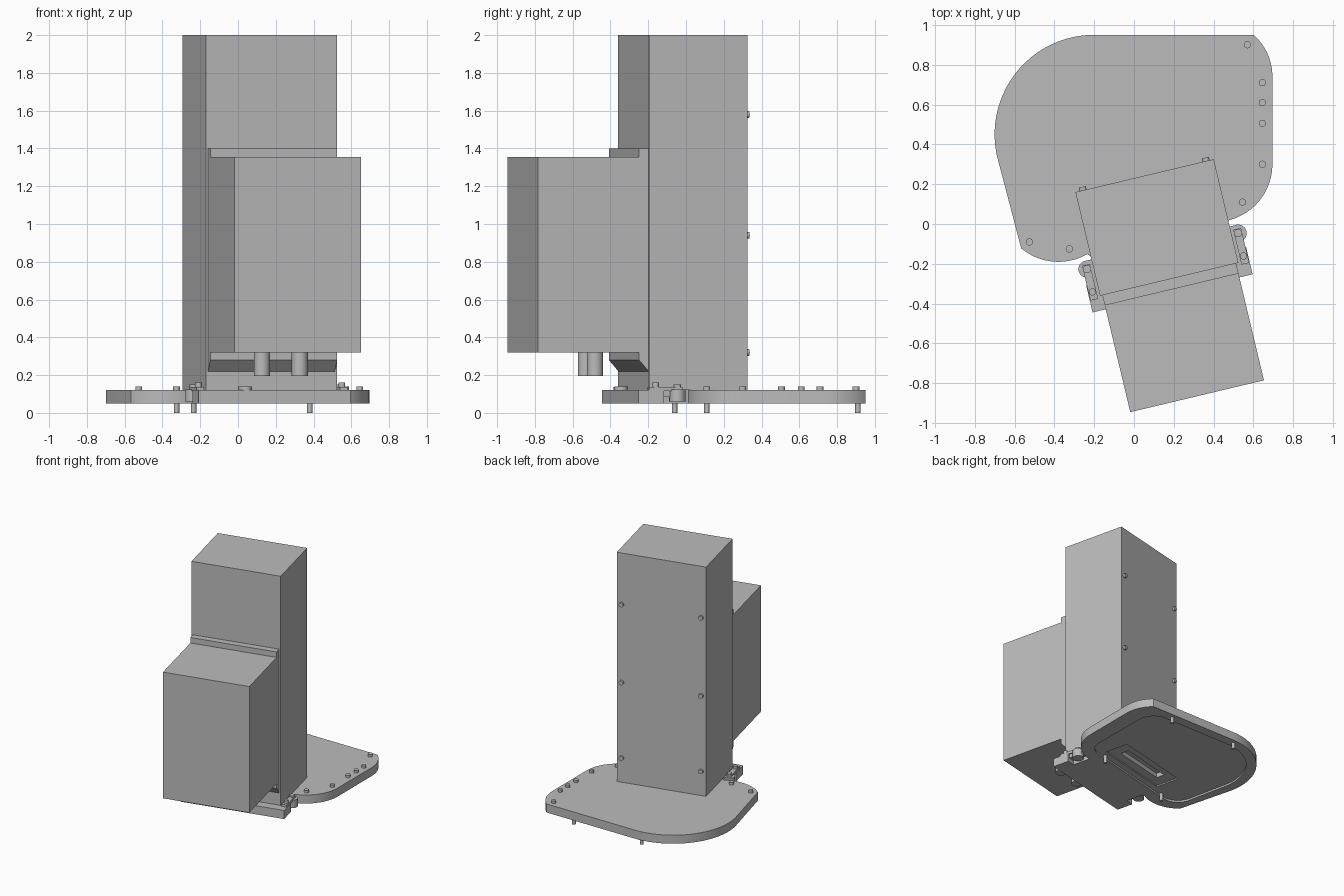
import bpy, bmesh
from math import radians, sin, cos
from mathutils import Matrix, Vector

if "Cube" in bpy.data.objects:
    bpy.data.objects.remove(bpy.data.objects["Cube"], do_unlink=True)

# One grey paint for every part
grey = bpy.data.materials.new("machine_grey")
grey.use_nodes = True
grey.diffuse_color = (0.5, 0.5, 0.5, 1)
grey.node_tree.nodes["Principled BSDF"].inputs["Base Color"].default_value = (0.5, 0.5, 0.5, 1)

# Tower frame: turned and shifted relative to the base plate
TURN = 13.4
FRAME = Matrix.Translation((0.115, -0.0175, 0)) @ Matrix.Rotation(radians(TURN), 4, 'Z')
WORLD = Matrix.Identity(4)


def add(name, bm, frame, smooth=False):
    bmesh.ops.recalc_face_normals(bm, faces=bm.faces)
    mesh = bpy.data.meshes.new(name)
    bm.to_mesh(mesh)
    bm.free()
    ob = bpy.data.objects.new(name, mesh)
    ob.matrix_world = frame
    mesh.materials.append(grey)
    bpy.context.collection.objects.link(ob)
    if smooth:
        bpy.ops.object.select_all(action='DESELECT')
        ob.select_set(True)
        bpy.context.view_layer.objects.active = ob
        bpy.ops.object.shade_smooth_by_angle(angle=radians(30))
    return ob


def box(name, u, v, z, frame=FRAME):
    bm = bmesh.new()
    bmesh.ops.create_cube(bm, size=1)
    for vert in bm.verts:
        vert.co = [lo + (c + 0.5) * (hi - lo) for c, (lo, hi) in zip(vert.co, (u, v, z))]
    return add(name, bm, frame)


def cylinder(name, x, y, z0, z1, r, frame=WORLD, sides=24):
    bm = bmesh.new()
    bmesh.ops.create_cone(bm, cap_ends=True, segments=sides, radius1=r, radius2=r, depth=z1 - z0)
    bmesh.ops.translate(bm, verts=bm.verts, vec=(x, y, (z0 + z1) / 2))
    return add(name, bm, frame, True)


def extrude(name, points, direction, frame, smooth=False):
    bm = bmesh.new()
    face = bm.faces.new([bm.verts.new(p) for p in points])
    ext = bmesh.ops.extrude_face_region(bm, geom=[face])["geom"]
    bmesh.ops.translate(bm, vec=direction, verts=[g for g in ext if isinstance(g, bmesh.types.BMVert)])
    return add(name, bm, frame, smooth)


def arc(cx, cy, r, a0, a1, n=16):
    return [(cx + r * cos(radians(a0 + (a1 - a0) * i / n)),
             cy + r * sin(radians(a0 + (a1 - a0) * i / n))) for i in range(n + 1)]


def local(u, v):
    p = FRAME @ Vector((u, v, 0))
    return (p.x, p.y)


# Base plate: rounded outline with a straight tongue in front of the tower
outline = (arc(-0.2, 0.45, 0.5, 90, 193, 32) + arc(-0.38, 0.1, 0.29, 230, 300)
           + [local(-0.345, -0.08), local(-0.345, -0.34), local(0.345, -0.34), local(0.345, -0.05)]
           + arc(0.405, 0.3, 0.29, -75, 0) + arc(0.415, 0.74, 0.28, 0, 48.5))
plate = extrude("base_plate", [(x, y, 0.05) for x, y in outline], (0, 0, 0.07), WORLD)

# Underside recess, window and slot
rim = (arc(-0.2, 0.45, 0.42, 90, 193, 32) + arc(-0.4, 0.05, 0.14, 193, 270 + TURN)
       + arc(0.42, 0.25, 0.14, -90 + TURN, 0) + arc(0.415, 0.73, 0.14, 0, 90))
cutters = [extrude("recess_cutter", [(x, y, 0.03) for x, y in rim], (0, 0, 0.035), WORLD),
           box("window_cutter", (-0.33, 0.33), (0.1, 0.3), (0.02, 0.075)),
           box("slot_cutter", (-0.23, 0.23), (0.17, 0.24), (0.01, 0.112))]
for cutter in cutters:
    mod = plate.modifiers.new(cutter.name, 'BOOLEAN')
    mod.operation = 'DIFFERENCE'
    mod.solver = 'EXACT'
    mod.object = cutter
bpy.context.view_layer.update()
cut_mesh = bpy.data.meshes.new_from_object(plate.evaluated_get(bpy.context.evaluated_depsgraph_get()))
plate.modifiers.clear()
plate.data = cut_mesh
for cutter in cutters:
    bpy.data.objects.remove(cutter, do_unlink=True)
bpy.ops.object.select_all(action='DESELECT')
plate.select_set(True)
bpy.context.view_layer.objects.active = plate
bpy.ops.object.shade_smooth_by_angle(angle=radians(25))

# Tower, front box and the mounting plate between them
box("tower", (-0.357, 0.357), (-0.2675, 0.2675), (0.12, 2.0))
box("front_box", (-0.345, 0.345), (-0.871, -0.32), (0.32, 1.355))
profile = [(-0.26, 0.22), (-0.2675, 0.22), (-0.32, 0.28), (-0.32, 1.4), (-0.26, 1.4)]
extrude("mounting_plate", [(-0.345, v, z) for v, z in profile], (0.69, 0, 0), FRAME)

# Cable glands below the front box
for x, y in ((0.127, -0.53), (0.327, -0.482)):
    cylinder("cable_gland", x, y, 0.195, 0.33, 0.043)

# Screws on the back of the tower
for side in (-1, 1):
    for z in (0.32, 0.94, 1.58):
        turned = FRAME @ Matrix.Translation((side * 0.318, 0.26, z)) @ Matrix.Rotation(radians(-90), 4, 'X')
        cylinder("back_screw", 0, 0, 0, 0.025, 0.018, turned, 16)

# Screws on the plate
for x, y in ((0.57, 0.9), (0.645, 0.71), (0.645, 0.61), (0.645, 0.505), (0.645, 0.3),
             (0.545, 0.11), (-0.525, -0.09), (-0.325, -0.125)):
    cylinder("plate_screw", x, y, 0.115, 0.14, 0.018, sides=16)
cylinder("tongue_screw", -0.15, -0.3, 0.115, 0.14, 0.035, FRAME)

# Locating pins under the plate
for x, y in ((0.38, 0.91), (-0.235, 0.91), (0.38, 0.11), (-0.325, -0.06)):
    cylinder("locating_pin", x, y, 0, 0.07, 0.014, sides=16)

# Hinge clamps on both sides of the tongue
for side in (-1, 1):
    def span(a, b):
        return tuple(sorted((side * a, side * b)))
    box("clamp_block", span(0.34, 0.413), (-0.34, -0.2), (0.05, 0.12))
    box("clamp_arm", span(0.37, 0.41), (-0.28, -0.1), (0.115, 0.138))
    box("clamp_web", span(0.34, 0.4), (-0.22, -0.08), (0.085, 0.118))
    cylinder("clamp_knuckle", side * 0.39, -0.122, 0.06, 0.125, 0.043, FRAME)
    cylinder("clamp_pivot", side * 0.39, -0.122, 0.12, 0.15, 0.02, FRAME, 16)
    cylinder("clamp_screw", side * 0.39, -0.24, 0.12, 0.16, 0.018, FRAME, 16)
